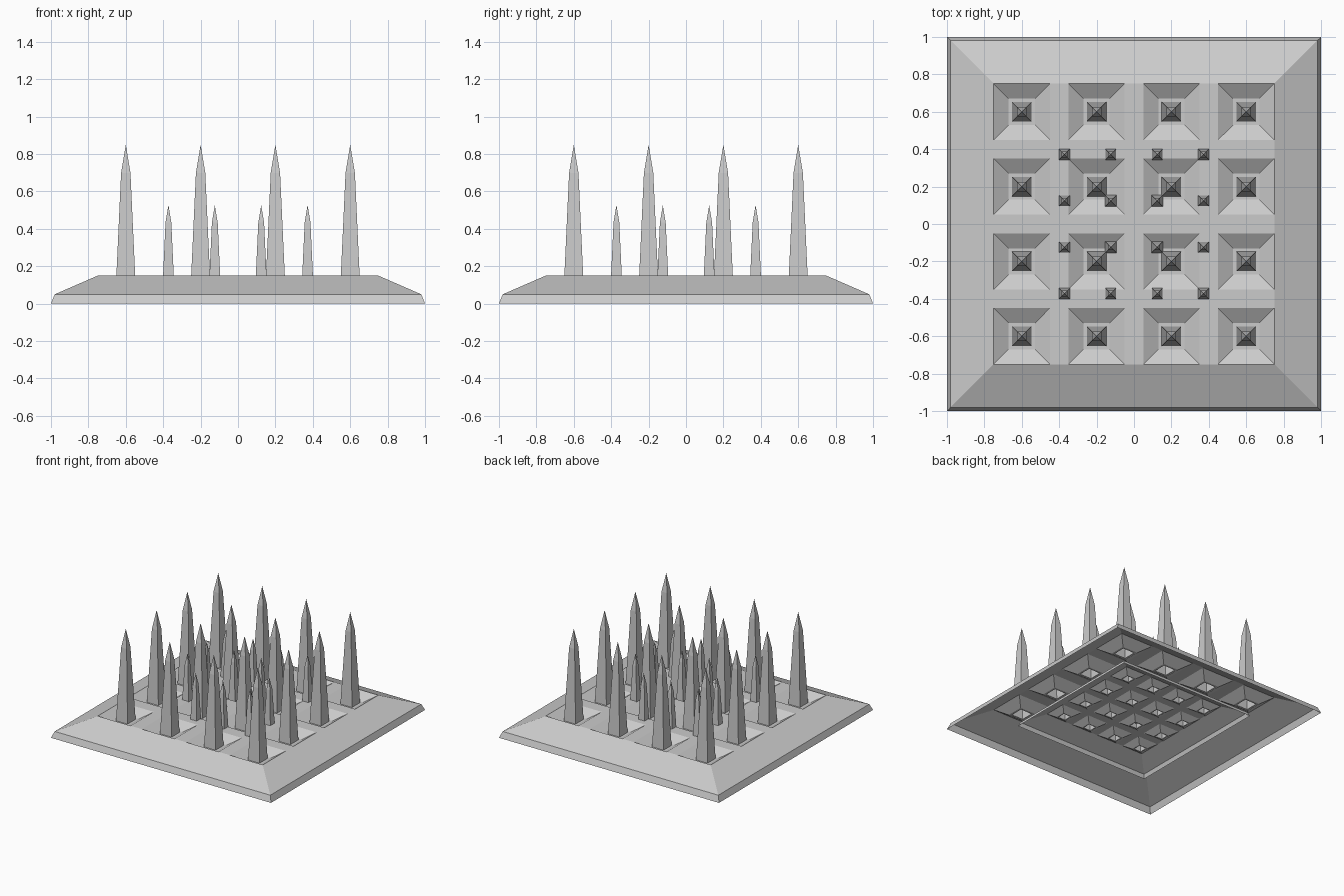
import bpy, bmesh, math
from mathutils import Matrix, Vector

cube = bpy.data.objects.get("Cube")
if cube:
    bpy.data.objects.remove(cube, do_unlink=True)

grey = bpy.data.materials.new("plain_grey")
grey.use_nodes = True
grey.diffuse_color = (0.6, 0.6, 0.6, 1)
grey.node_tree.nodes["Principled BSDF"].inputs["Base Color"].default_value = (0.6, 0.6, 0.6, 1)

CENTRES = (-0.6, -0.2, 0.2, 0.6)
PIT = 0.15          # half width of a pit opening
FLOOR_Z = 0.10      # height of the pit floors
TOP_Z = 0.15        # height of the plate top
SPIKE = 0.0525      # half width of a spike foot


def finish(bm, name, scale):
    bmesh.ops.scale(bm, vec=(scale,) * 3, verts=bm.verts)
    mesh = bpy.data.meshes.new(name)
    bm.to_mesh(mesh)
    bm.free()
    mesh.materials.append(grey)
    obj = bpy.data.objects.new(name, mesh)
    bpy.context.scene.collection.objects.link(obj)
    return obj


def make_plate(name, scale):
    bm = bmesh.new()
    lines = [c + s * PIT for c in CENTRES for s in (-1, 1)]
    verts = [[bm.verts.new((x, y, TOP_Z)) for y in lines] for x in lines]
    pits = []
    for i in range(len(lines) - 1):
        for j in range(len(lines) - 1):
            face = bm.faces.new((verts[i][j], verts[i + 1][j],
                                 verts[i + 1][j + 1], verts[i][j + 1]))
            if i % 2 == 0 and j % 2 == 0:
                pits.append(face)

    # sloping border, then the low rim; the underside stays open
    half = 0.75
    for new_half, z in ((0.98, 0.05), (1.0, 0.0)):
        edges = [e for e in bm.edges if e.is_boundary]
        ring = bmesh.ops.extrude_edge_only(bm, edges=edges)["geom"]
        for v in ring:
            if isinstance(v, bmesh.types.BMVert):
                v.co = Vector((v.co.x * new_half / half, v.co.y * new_half / half, z))
        half = new_half
    bmesh.ops.recalc_face_normals(bm, faces=bm.faces)
    if pits[0].normal.z < 0:
        bmesh.ops.reverse_faces(bm, faces=bm.faces)
    bm.normal_update()

    # sunken pits with an opening for each spike foot
    bmesh.ops.inset_individual(bm, faces=pits, thickness=0.08, use_even_offset=True)
    for v in {v for f in pits for v in f.verts}:
        v.co.z = FLOOR_Z
    bm.normal_update()
    bmesh.ops.inset_individual(bm, faces=pits, thickness=0.07 - SPIKE, use_even_offset=True)
    bmesh.ops.delete(bm, geom=pits, context='FACES')
    return finish(bm, name, scale)


def make_spikes(name, scale):
    bm = bmesh.new()
    # tapering shaft and pointed tip: foot half width, top half width, heights
    sections = ((SPIKE, 0.025, FLOOR_Z, 0.70), (0.025, 0.0, 0.70, 0.85))
    turn = Matrix.Rotation(math.radians(45), 4, 'Z')
    for x in CENTRES:
        for y in CENTRES:
            for low, high, z0, z1 in sections:
                place = Matrix.Translation((x, y, (z0 + z1) / 2)) @ turn
                bmesh.ops.create_cone(bm, segments=4, cap_ends=False,
                                      radius1=low * math.sqrt(2),
                                      radius2=high * math.sqrt(2),
                                      depth=z1 - z0, matrix=place)
    bmesh.ops.remove_doubles(bm, verts=bm.verts, dist=0.0005)
    bmesh.ops.recalc_face_normals(bm, faces=bm.faces)
    return finish(bm, name, scale)


# large trap, and a smaller copy nested under it
for size, scale in (("large", 1.0), ("small", 0.62)):
    make_plate(size + "_base_plate", scale)
    make_spikes(size + "_spikes", scale)
